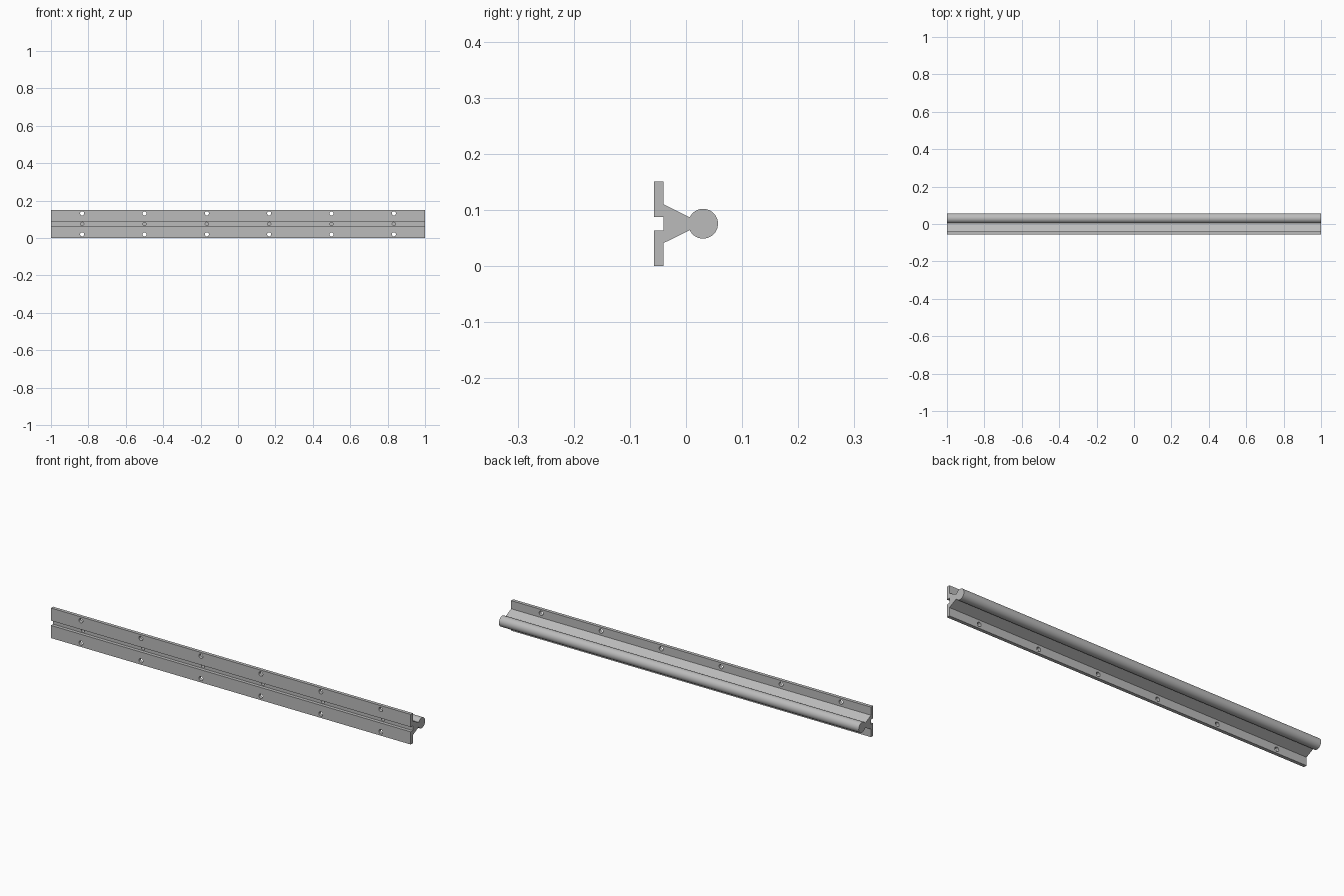
import bpy, bmesh, math
from mathutils import Matrix

cube = bpy.data.objects.get("Cube")
if cube:
    bpy.data.objects.remove(cube, do_unlink=True)

MID = 0.0755          # height of the symmetry plane
SHAFT_Y, SHAFT_R = 0.0305, 0.0265
NECK = 0.0115         # half thickness where the web meets the shaft

metal = bpy.data.materials.new("grey_metal")
metal.use_nodes = True
colour = (0.5, 0.5, 0.5, 1)
metal.diffuse_color = colour
metal.node_tree.nodes["Principled BSDF"].inputs["Base Color"].default_value = colour


def make_object(name, bm):
    bmesh.ops.recalc_face_normals(bm, faces=bm.faces)
    mesh = bpy.data.meshes.new(name)
    bm.to_mesh(mesh)
    bm.free()
    mesh.materials.append(metal)
    obj = bpy.data.objects.new(name, mesh)
    bpy.context.collection.objects.link(obj)
    return obj


# Rail section: upper half as (y, height above middle), mirrored below
half = [(-0.04, 0.012), (-0.057, 0.012), (-0.057, MID), (-0.04, MID), (-0.04, 0.0345)]
start = math.pi - math.asin(NECK / SHAFT_R)
steps = 48
arc = [start * (1 - 2 * i / steps) for i in range(steps + 1)]
shaft = [(SHAFT_Y + SHAFT_R * math.cos(a), SHAFT_R * math.sin(a)) for a in arc]
section = half + shaft + [(y, -h) for y, h in reversed(half)]

bm = bmesh.new()
face = bm.faces.new([bm.verts.new((-1, y, MID + h)) for y, h in section])
ends = bmesh.ops.extrude_face_region(bm, geom=[face])["geom"]
bmesh.ops.translate(bm, vec=(2, 0, 0), verts=[v for v in ends if isinstance(v, bmesh.types.BMVert)])
rail = make_object("support_rail", bm)

# Bolt holes: through both flanges, blind ones in the groove
bm = bmesh.new()
for i in range(6):
    x = (i - 2.5) / 3
    for h, radius, y0, y1 in ((0.056, 0.011, -0.08, -0.02),
                              (-0.056, 0.011, -0.08, -0.02),
                              (0, 0.009, -0.05, 0.02)):
        place = Matrix.Translation((x, (y0 + y1) / 2, MID + h)) @ Matrix.Rotation(math.pi / 2, 4, 'X')
        bmesh.ops.create_cone(bm, cap_ends=True, segments=24, radius1=radius,
                              radius2=radius, depth=y1 - y0, matrix=place)
drills = make_object("hole_cutters", bm)
drills.hide_render = True

cut = rail.modifiers.new("bolt_holes", 'BOOLEAN')
cut.operation, cut.solver, cut.object = 'DIFFERENCE', 'EXACT', drills
bpy.ops.object.select_all(action='DESELECT')
bpy.context.view_layer.objects.active = rail
rail.select_set(True)
bpy.ops.object.modifier_apply(modifier=cut.name)
bpy.data.objects.remove(drills, do_unlink=True)
bpy.ops.object.shade_smooth_by_angle(angle=math.radians(30))
